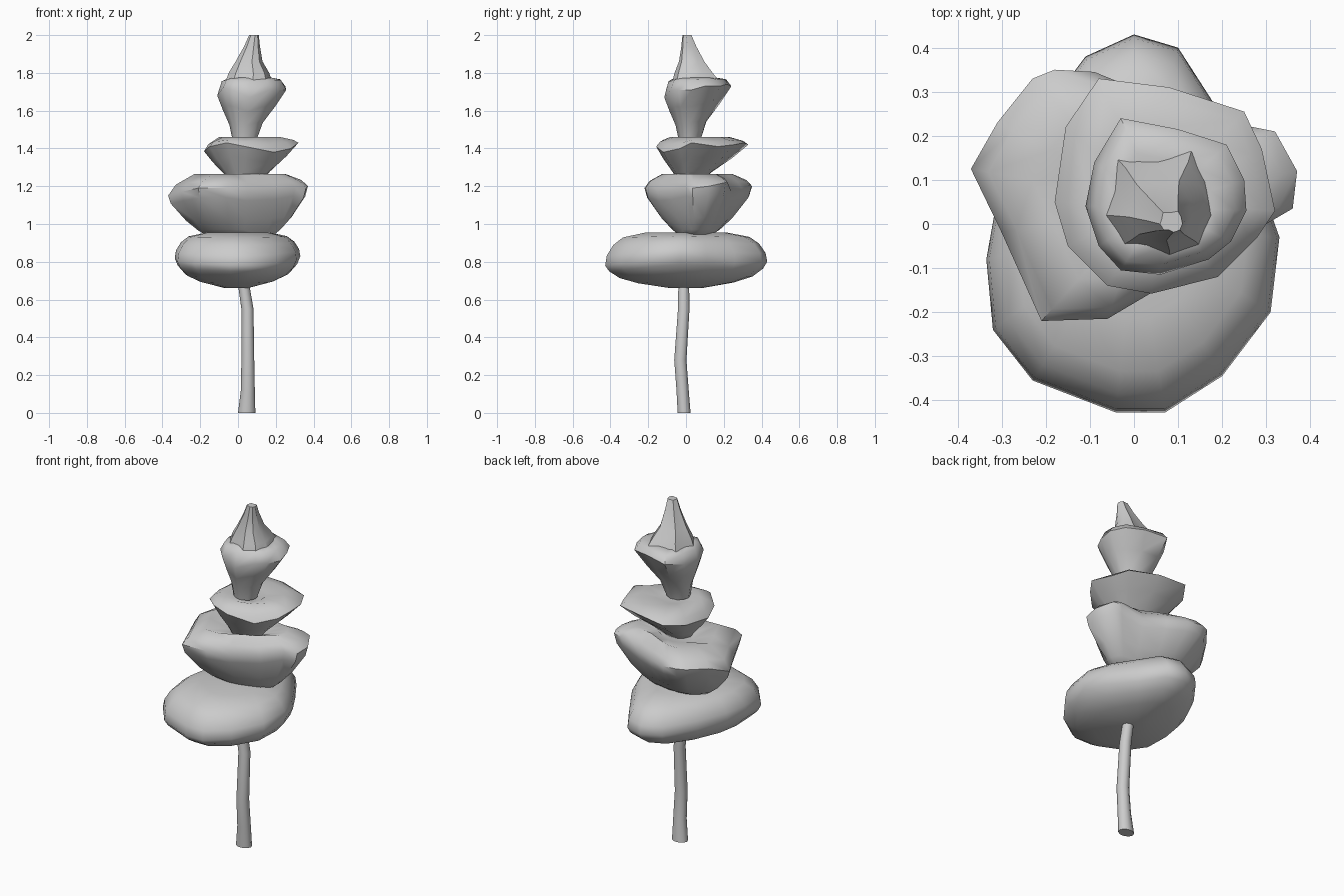
import bpy, bmesh
from math import sin, cos, atan2, radians, pi
from mathutils import Vector


def skin(name, rings, angle=50):
    """Bridge a stack of equal-length rings and cap both ends."""
    bm = bmesh.new()
    loops = [[bm.verts.new(p) for p in ring] for ring in rings]
    n = len(loops[0])
    for a, b in zip(loops, loops[1:]):
        for i in range(n):
            j = (i + 1) % n
            bm.faces.new((a[i], a[j], b[j], b[i]))
    bm.faces.new(loops[0])
    bm.faces.new(loops[-1])
    bmesh.ops.recalc_face_normals(bm, faces=bm.faces)
    mesh = bpy.data.meshes.new(name)
    bm.to_mesh(mesh)
    bm.free()
    obj = bpy.data.objects.new(name, mesh)
    bpy.context.collection.objects.link(obj)
    bpy.ops.object.select_all(action='DESELECT')
    bpy.context.view_layer.objects.active = obj
    obj.select_set(True)
    bpy.ops.object.shade_smooth_by_angle(angle=radians(angle))
    return obj


def tier(name, rim, base, base_r, under, crown, centre):
    """Foliage tier: round base -> irregular rim -> crown drawn in to centre."""
    rim = [Vector(p) for p in rim]
    base, centre = Vector(base), Vector(centre)
    foot = []
    for p in rim:
        a = atan2(p.y - centre.y, p.x - centre.x)
        foot.append(base + Vector((base_r[0] * cos(a), base_r[1] * sin(a), 0)))
    rings = [foot]
    for t, f in under:
        ring = []
        for b, p in zip(foot, rim):
            v = b.lerp(p, t)
            v.z = b.z + (p.z - b.z) * f
            ring.append(v)
        rings.append(ring)
    rings.append(rim)
    for s, f in crown:
        ring = []
        for p in rim:
            v = centre.lerp(p, s)
            v.z = p.z + (centre.z - p.z) * f
            ring.append(v)
        rings.append(ring)
    return skin(name, rings)


# Bent trunk
trunk = [(0.046, -0.01, 0, .046, .036), (0.052, -0.018, .12, .037, .034),
         (0.052, -0.03, .28, .034, .034), (0.05, -0.012, .55, .032, .032),
         (0.03, -0.012, .68, .03, .03), (0.025, -0.012, .72, .029, .029)]
skin("trunk", [[(x + rx * cos(k * pi / 5), y + ry * sin(k * pi / 5), z)
                for k in range(10)] for x, y, z, rx, ry in trunk], 60)

# Lowest, rounded foliage cushion
tier("foliage_bottom",
     [(.33, -.03, .83), (.31, -.2, .81), (.2, -.345, .79), (.07, -.428, .78),
      (-.04, -.428, .78), (-.23, -.355, .79), (-.32, -.24, .80), (-.335, -.08, .82),
      (-.31, .06, .82), (-.23, .22, .81), (-.11, .38, .80), (0, .43, .80),
      (.1, .4, .80), (.19, .26, .80), (.28, .11, .82)],
     (-.01, 0, .66), (.06, .08),
     [(.5, .22), (.78, .45), (.94, .75)],
     [(.98, .3), (.9, .62), (.78, .85), (.5, 1)], (0, 0, .955))

# Second tier, a wide lopsided bowl with a domed top
tier("foliage_lower",
     [(.37, .12, 1.2), (.36, .035, 1.19), (.3, .0, 1.2), (.2, -.08, 1.18),
      (.05, -.15, 1.17), (-.06, -.215, 1.19), (-.21, -.22, 1.19), (-.3, -.02, 1.17),
      (-.37, .125, 1.15), (-.31, .23, 1.19), (-.23, .33, 1.2), (-.18, .35, 1.2),
      (-.09, .345, 1.19), (.02, .30, 1.18), (.14, .24, 1.17), (.27, .22, 1.22),
      (.32, .21, 1.22)],
     (.01, .05, .935), (.17, .08),
     [(.25, .14), (.55, .38), (.93, .8)],
     [(.9, .5), (.65, 1), (.3, .6)], (.03, .05, 1.265))

# Third tier
tier("foliage_middle",
     [(.32, .03, 1.43), (.29, .17, 1.41), (.25, .255, 1.42), (.08, .31, 1.43),
      (-.08, .33, 1.42), (-.155, .22, 1.40), (-.18, .05, 1.385), (-.15, -.05, 1.41),
      (-.06, -.14, 1.43), (.04, -.158, 1.41), (.19, -.12, 1.38), (.28, -.03, 1.40)],
     (.04, .02, 1.22), (.08, .06),
     [(.25, .28), (.68, .66)],
     [(.9, .5), (.65, 1), (.3, .7)], (.05, .05, 1.46))

# Fourth tier
tier("foliage_upper",
     [(.255, .03, 1.71), (.25, .1, 1.73), (.21, .18, 1.73), (.1, .215, 1.74),
      (-.03, .24, 1.73), (-.09, .14, 1.71), (-.11, .04, 1.68), (-.08, -.05, 1.72),
      (-.03, -.105, 1.71), (.06, -.115, 1.67), (.17, -.08, 1.71), (.22, -.04, 1.71)],
     (.035, .02, 1.45), (.065, .06),
     [(.2, .33), (.62, .66)],
     [(.86, .8), (.6, 1), (.3, .7)], (.06, .04, 1.775))

# Pointed tip with a ragged skirt
skirt = [(.18, .02, 1.76), (.165, .1, 1.76), (.13, .165, 1.77), (.05, .15, 1.75),
         (-.04, .15, 1.76), (-.055, .08, 1.74), (-.075, .02, 1.73), (-.03, -.05, 1.74),
         (.03, -.05, 1.77), (.08, -.075, 1.74), (.15, -.05, 1.75)]
rings = [[Vector((.06, .04, 1.72)).lerp(Vector(p), .5) for p in skirt],
         [Vector(p) for p in skirt]]
for cx, cy, cz, s in ((.06, .04, 1.80, .84), (.06, .03, 1.86, .56),
                      (.075, .015, 1.94, .33), (.085, .005, 2.0, .2)):
    rings.append([(cx + (x - .055) * s, cy + (y - .045) * s, cz)
                  for x, y, z in skirt])
skin("foliage_tip", rings, 30)
